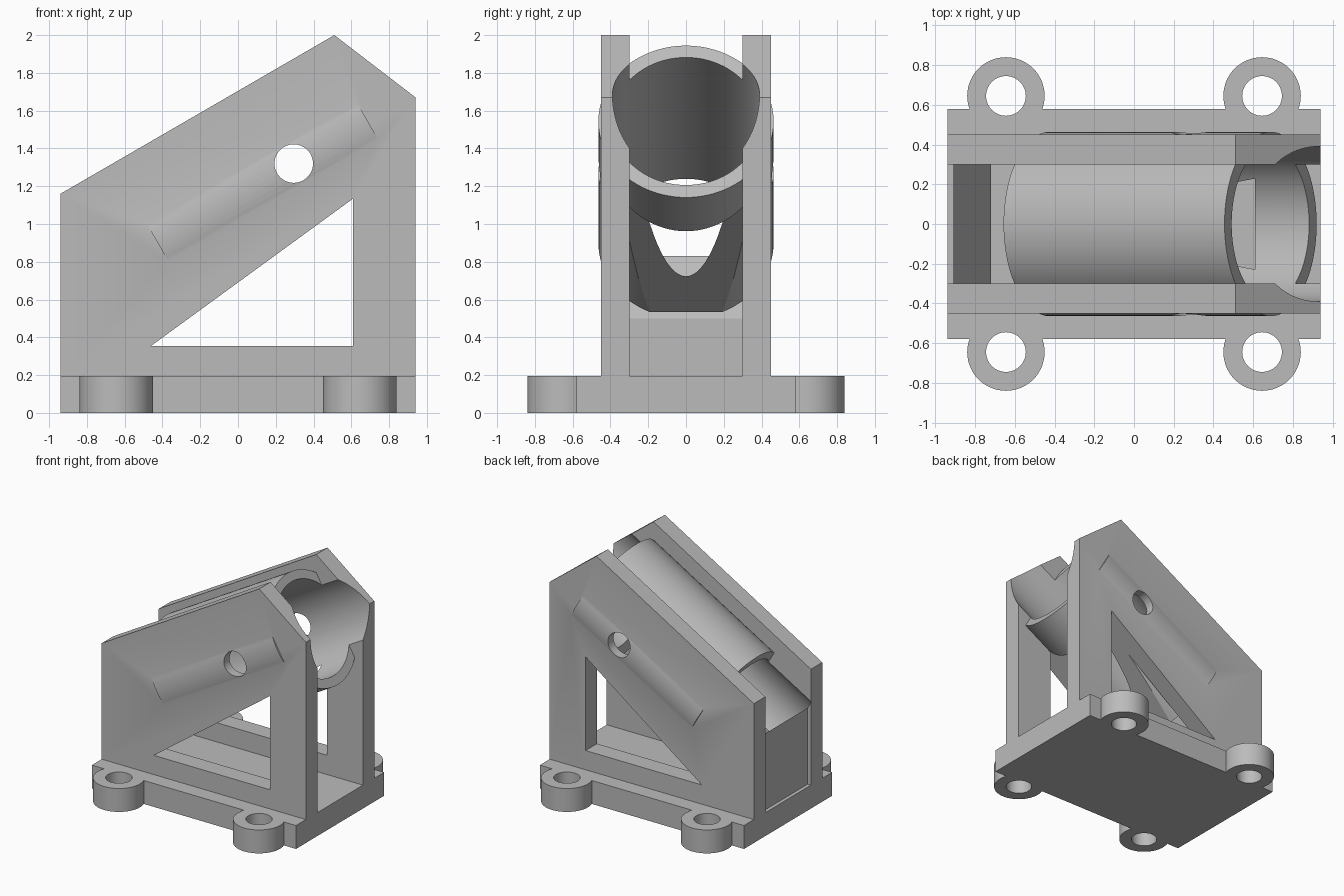
import bpy, bmesh, math
from mathutils import Vector

if "Cube" in bpy.data.objects:
    bpy.data.objects.remove(bpy.data.objects["Cube"])

TILT = math.radians(30)
AXIS = Vector((math.cos(TILT), 0, math.sin(TILT)))
TUBE_LOW = Vector((-0.425, 0, 0.90))      # centre of the tube's lower end
BORE_LOW = Vector((-0.82, 0, 0.674))      # bore bottoms out on the stop block

grey = bpy.data.materials.new("plain grey")
grey.diffuse_color = (0.5, 0.5, 0.5, 1)
grey.use_nodes = True
grey.node_tree.nodes["Principled BSDF"].inputs["Base Color"].default_value = grey.diffuse_color


def make_object(name, bm):
    bmesh.ops.recalc_face_normals(bm, faces=bm.faces)
    mesh = bpy.data.meshes.new(name)
    bm.to_mesh(mesh)
    bm.free()
    mesh.materials.append(grey)
    obj = bpy.data.objects.new(name, mesh)
    bpy.context.collection.objects.link(obj)
    return obj


def side_profile(name, points, y0, y1):
    """Extrude an x-z outline along y."""
    bm = bmesh.new()
    face = bm.faces.new([bm.verts.new((x, y0, z)) for x, z in points])
    new = bmesh.ops.extrude_face_region(bm, geom=[face])["geom"]
    moved = [v for v in new if isinstance(v, bmesh.types.BMVert)]
    bmesh.ops.translate(bm, vec=(0, y1 - y0, 0), verts=moved)
    return make_object(name, bm)


def box(name, x0, x1, y0, y1, z0, z1):
    return side_profile(name, [(x0, z0), (x1, z0), (x1, z1), (x0, z1)], y0, y1)


def rod(name, start, end, radius, sides=96):
    start, end = Vector(start), Vector(end)
    bm = bmesh.new()
    bmesh.ops.create_cone(bm, cap_ends=True, segments=sides, radius1=radius,
                          radius2=radius, depth=(end - start).length)
    rot = Vector((0, 0, 1)).rotation_difference(end - start).to_matrix()
    bmesh.ops.rotate(bm, cent=(0, 0, 0), matrix=rot, verts=bm.verts)
    bmesh.ops.translate(bm, vec=(start + end) / 2, verts=bm.verts)
    return make_object(name, bm)


def combine(target, tool, operation):
    mod = target.modifiers.new(operation, "BOOLEAN")
    mod.operation = operation
    mod.solver = "EXACT"
    mod.object = tool
    bpy.context.view_layer.objects.active = target
    bpy.ops.object.modifier_apply(modifier=mod.name)
    bpy.data.objects.remove(tool, do_unlink=True)


# Base plate
bracket = box("angled_tube_bracket", -0.94, 0.94, -0.58, 0.58, 0, 0.195)

# Mounting lugs
corners = [(sx * 0.645, sy * 0.645) for sx in (-1, 1) for sy in (-1, 1)]
for x, y in corners:
    combine(bracket, rod("lug", (x, y, 0), (x, y, 0.195), 0.195, 64), "UNION")

# Side walls
outline = [(-0.94, 0.1), (0.94, 0.1), (0.94, 1.67), (0.51, 2.0), (-0.94, 1.16)]
for side in (-1, 1):
    combine(bracket, side_profile("side_wall", outline, side * 0.3, side * 0.45), "UNION")

# Stop block at the low end
combine(bracket, box("stop_block", -0.91, -0.72, -0.32, 0.32, 0.1, 0.83), "UNION")

# Sloping tube
combine(bracket, rod("tube", TUBE_LOW, TUBE_LOW + AXIS * 1.285, 0.464), "UNION")

# Bore, cross hole, triangular window and lug holes
combine(bracket, rod("bore", BORE_LOW, BORE_LOW + AXIS * 3, 0.39), "DIFFERENCE")
combine(bracket, rod("cross_hole", (0.295, -1, 1.32), (0.295, 1, 1.32), 0.102, 64), "DIFFERENCE")
window = [(-0.46, 0.355), (0.61, 0.355), (0.61, 1.135)]
combine(bracket, side_profile("window", window, -1, 1), "DIFFERENCE")
for x, y in corners:
    combine(bracket, rod("lug_hole", (x, y, -0.1), (x, y, 0.4), 0.1, 48), "DIFFERENCE")

# Smooth curves, sharp edges
bpy.ops.object.select_all(action="DESELECT")
bracket.select_set(True)
bpy.context.view_layer.objects.active = bracket
bpy.ops.object.shade_smooth_by_angle(angle=math.radians(20))
